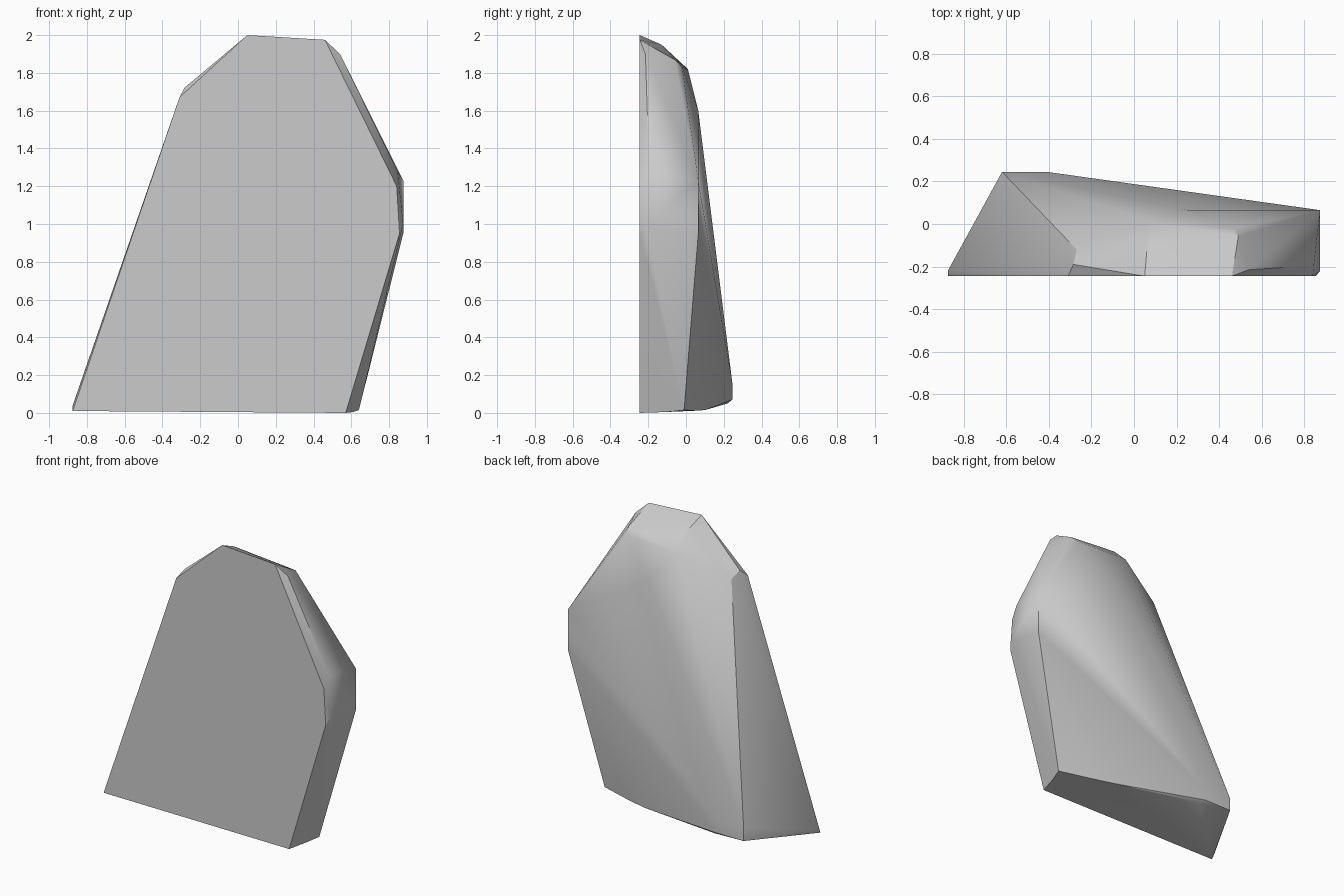
import bpy
import bmesh
import math

default_cube = bpy.data.objects.get("Cube")
if default_cube:
    bpy.data.objects.remove(default_cube, do_unlink=True)

FRONT = -0.245
BACK = 0.245


def flat_material(name, colour):
    material = bpy.data.materials.new(name)
    material.use_nodes = True
    material.diffuse_color = colour
    shader = material.node_tree.nodes["Principled BSDF"]
    shader.inputs["Base Color"].default_value = colour
    return material


def hull_object(name, corners, material):
    """Wrap the corners in one convex, faceted stone."""
    mesh = bpy.data.meshes.new(name)
    bm = bmesh.new()
    for corner in corners:
        bm.verts.new(corner)
    result = bmesh.ops.convex_hull(bm, input=bm.verts[:], use_existing_faces=False)
    leftover = set(result["geom_interior"]) | set(result["geom_unused"])
    loose = [v for v in leftover if isinstance(v, bmesh.types.BMVert) and v.is_valid]
    bmesh.ops.delete(bm, geom=loose, context="VERTS")
    # Merge the triangles of the flat front into one face
    bmesh.ops.dissolve_limit(bm, angle_limit=math.radians(1),
                             verts=bm.verts[:], edges=bm.edges[:])
    bmesh.ops.recalc_face_normals(bm, faces=bm.faces[:])
    bm.to_mesh(mesh)
    bm.free()
    mesh.materials.append(material)
    stone = bpy.data.objects.new(name, mesh)
    bpy.context.collection.objects.link(stone)
    return stone


# Flat front outline, in x and z
front_outline = [(-0.875, 0.01), (0.57, 0), (0.855, 0.95), (0.84, 1.2),
                 (0.46, 1.975), (0.05, 2), (-0.31, 1.67)]
corners = [(x, FRONT, z) for x, z in front_outline]

# Worn rim just behind the front
corners += [(-0.875, -0.22, 0.04), (-0.285, -0.19, 1.72), (0.54, -0.215, 1.9),
            (0.845, -0.195, 1.28), (0.875, -0.22, 1)]

# Sloping crown
corners += [(0.06, -0.13, 1.95), (0.49, -0.06, 1.87), (0.47, -0.02, 1.83),
            (0.08, 0.01, 1.82), (-0.27, -0.12, 1.68)]

# Broad back, with its shoulder and right flank
corners += [(0.25, 0.065, 1.6), (0.875, 0.065, 1.23), (0.875, 0.065, 0.95)]

# Thick back foot
for x in (-0.62, -0.41):
    corners += [(x, BACK, z) for z in (0.07, 0.16)]

# Underside, rising slightly toward the back
corners += [(0.61, -0.1, 0.005), (0.64, -0.01, 0.015), (0.4, 0.06, 0.012),
            (0.25, 0.1, 0.015), (-0.38, 0.22, 0.05)]

stone_grey = flat_material("stone grey", (0.6, 0.6, 0.6, 1))
rock = hull_object("rock_slab", corners, stone_grey)

# Soft facets with crisp main edges
bpy.ops.object.select_all(action="DESELECT")
rock.select_set(True)
bpy.context.view_layer.objects.active = rock
bpy.ops.object.shade_smooth_by_angle(angle=math.radians(30))
